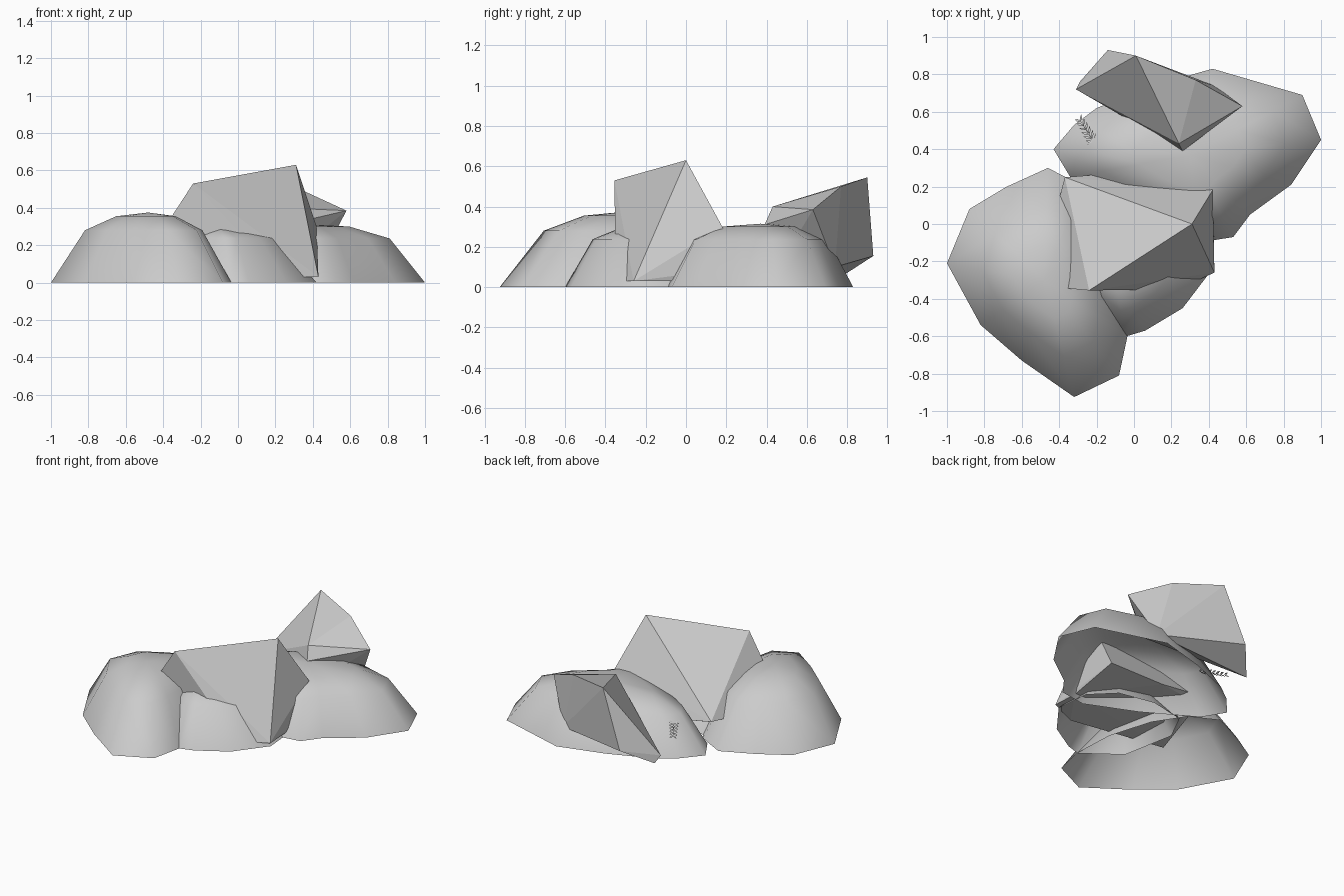
import bpy, bmesh
from mathutils import Vector

if "Cube" in bpy.data.objects:
    bpy.data.objects.remove(bpy.data.objects["Cube"])


def finish(name, bm):
    bmesh.ops.recalc_face_normals(bm, faces=bm.faces)
    me = bpy.data.meshes.new(name)
    bm.to_mesh(me)
    bm.free()
    ob = bpy.data.objects.new(name, me)
    bpy.context.collection.objects.link(ob)
    return ob


def mound(name, outline, center, rings, cap=.015):
    """Open-bottomed smooth dome: outline shrunk toward the centre at each (scale, z)."""
    bm = bmesh.new()
    c = Vector(center)
    n = len(outline)
    loops = []
    for s, z in rings:
        loops.append([bm.verts.new((*(c + (Vector(p) - c) * s), z)) for p in outline])
    for a, b in zip(loops, loops[1:]):
        for i in range(n):
            j = (i + 1) % n
            bm.faces.new((a[i], a[j], b[j], b[i]))
    top = bm.verts.new((c.x, c.y, rings[-1][1] + cap))
    for i in range(n):
        bm.faces.new((loops[-1][i], loops[-1][(i + 1) % n], top))
    for f in bm.faces:
        f.smooth = True
    ob = finish(name, bm)
    # open shell: make sure normals face outward
    if sum(p.normal.z for p in ob.data.polygons) < 0:
        ob.data.flip_normals()


def rock(name, points):
    """Sharp flat-faced boulder from its corner points."""
    bm = bmesh.new()
    for p in points:
        bm.verts.new(p)
    bmesh.ops.convex_hull(bm, input=bm.verts)
    loose = [v for v in bm.verts if not v.link_faces]
    bmesh.ops.delete(bm, geom=loose, context='VERTS')
    finish(name, bm)


def sprig(name, base, tip, normal, leaves=7):
    """Small fern: thin stem with paired leaflets."""
    bm = bmesh.new()
    base, tip = Vector(base), Vector(tip)
    along = (tip - base).normalized()
    up = Vector(normal).normalized()
    side = along.cross(up).normalized()
    length = (tip - base).length

    def blade(p, d, size, w):
        s = d.cross(up).normalized() * w
        pts = (p, p + d * size * .5 + s, p + d * size, p + d * size * .5 - s)
        bm.faces.new([bm.verts.new(q) for q in pts])

    blade(base, along, length, .003)
    for i in range(leaves):
        t = (i + .3) / leaves
        p = base + along * length * t
        for sgn in (-1, 1):
            blade(p, (along * .75 + side * sgn * .6 + up * .1).normalized(),
                  .06 - .025 * t, .007)
    finish(name, bm)


# Three rounded earth mounds
mound("left_mound",
      [(-1, -.21), (-.88, .08), (-.68, .2), (-.46, .3), (-.27, .2), (-.14, 0), (-.05, -.3),
       (-.035, -.6), (-.08, -.81), (-.32, -.925), (-.6, -.73), (-.82, -.54)],
      (-.48, -.3), [(1, 0), (.65, .28), (.33, .355)], .02)
mound("middle_mound",
      [(-.04, -.6), (.06, -.57), (.26, -.45), (.42, -.24), (.4, 0), (.25, .15), (0, .2),
       (-.25, .15), (-.35, -.05), (-.28, -.42)],
      (-.12, -.24), [(1, 0), (.62, .238), (.3, .285)], .015)
mound("right_mound",
      [(1, .45), (.9, .69), (.66, .76), (.42, .83), (.1, .74), (-.2, .62), (-.32, .53),
       (-.43, .4), (-.34, .25), (0, .05), (.34, -.1), (.53, -.07), (.62, .05), (.84, .21)],
      (.3, .37), [(1, 0), (.73, .236), (.42, .3)])

# Two angular boulders
rock("front_boulder",
     [(.31, 0, .63), (-.24, -.355, .53), (-.52, -.33, .1), (-.37, .25, .16), (.43, -.26, .03),
      (.23, -.35, .03), (.42, .18, .3), (.42, .28, .1), (0, .28, .1), (.42, -.08, .03),
      (-.33, .2, .13)])
rock("back_boulder",
     [(.01, .9, .545), (-.31, .72, .09), (.24, .43, .4), (.26, .39, .31), (.58, .63, .385),
      (.33, .77, .5), (-.14, .93, .155), (-.29, .76, .045), (.35, .52, .2), (.43, .74, .1)])

# Fern growing on the right mound
sprig("fern", (-.19, .4, .215), (-.295, .565, .15), (-.4, .3, .8))
